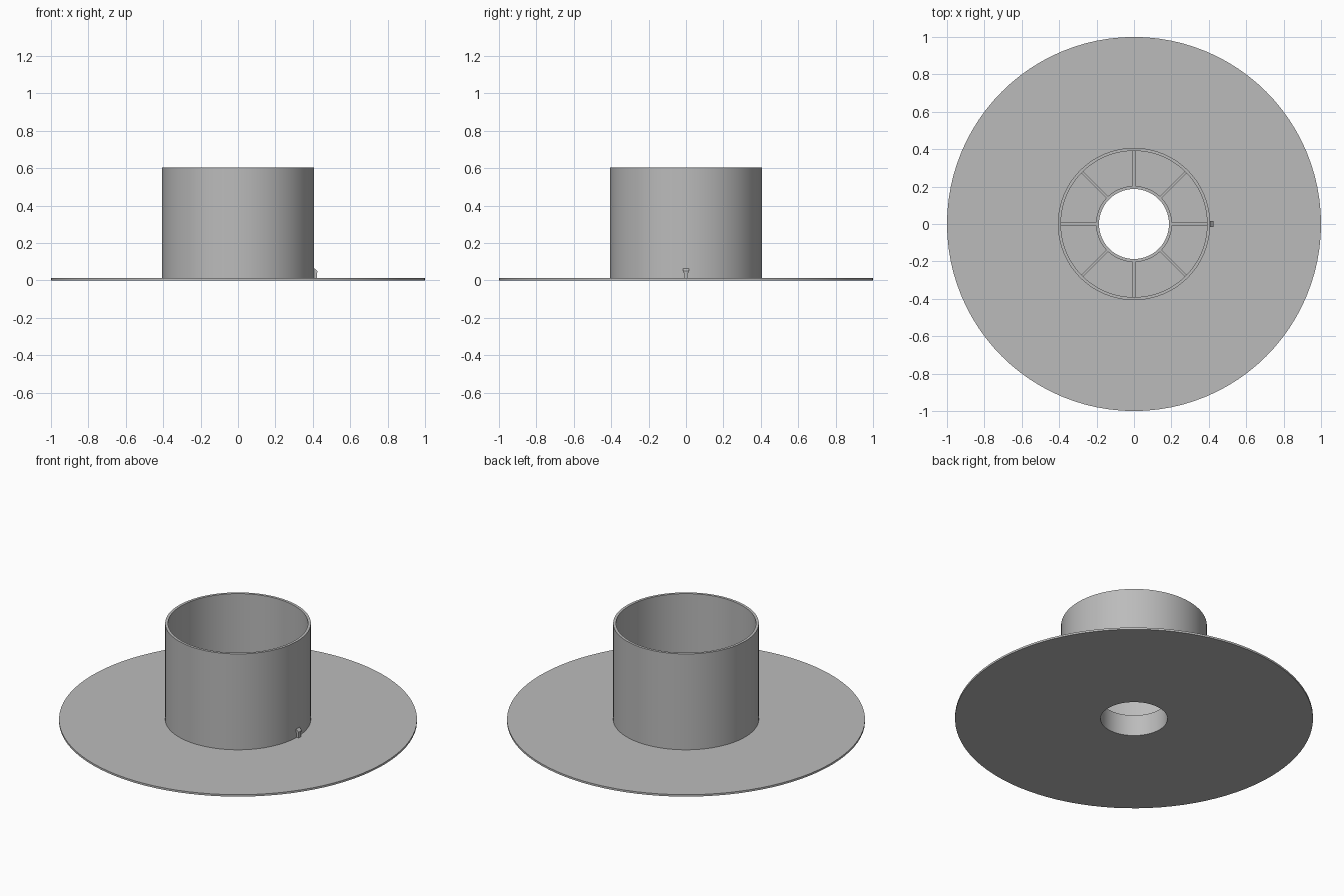
import bpy, bmesh, math

if "Cube" in bpy.data.objects:
    bpy.data.objects.remove(bpy.data.objects["Cube"])

SEG = 96
grey = bpy.data.materials.new("light_grey")
grey.diffuse_color = (0.5, 0.5, 0.5, 1)
grey.use_nodes = True
grey.node_tree.nodes["Principled BSDF"].inputs["Base Color"].default_value = grey.diffuse_color


def finish(name, bm):
    bmesh.ops.recalc_face_normals(bm, faces=bm.faces)
    me = bpy.data.meshes.new(name)
    bm.to_mesh(me)
    bm.free()
    me.materials.append(grey)
    ob = bpy.data.objects.new(name, me)
    bpy.context.collection.objects.link(ob)
    return ob


def ring(name, r_in, r_out, z0, z1):
    """Hollow round part: a rectangular section revolved about z."""
    bm = bmesh.new()
    section = [(r_in, z0), (r_out, z0), (r_out, z1), (r_in, z1)]
    loops = []
    for i in range(SEG):
        a = 2 * math.pi * i / SEG
        loops.append([bm.verts.new((r * math.cos(a), r * math.sin(a), z)) for r, z in section])
    for i in range(SEG):
        p, q = loops[i], loops[(i + 1) % SEG]
        for k in range(4):
            bm.faces.new((p[k], q[k], q[(k + 1) % 4], p[(k + 1) % 4]))
    ob = finish(name, bm)
    bpy.context.view_layer.objects.active = ob
    ob.select_set(True)
    bpy.ops.object.shade_smooth_by_angle(angle=math.radians(30))
    ob.select_set(False)


def prism(name, profile, width, angle=0):
    """Side profile in (radius, z), given a thickness and turned about z."""
    bm = bmesh.new()
    face = bm.faces.new([bm.verts.new((x, -width / 2, z)) for x, z in profile])
    ext = bmesh.ops.extrude_face_region(bm, geom=[face])
    moved = [v for v in ext["geom"] if isinstance(v, bmesh.types.BMVert)]
    bmesh.ops.translate(bm, verts=moved, vec=(0, width, 0))
    ob = finish(name, bm)
    ob.rotation_euler.z = angle


FLOOR, HUB_TOP = 0.012, 0.13

# Flange, outer drum and bearing hub
ring("flange", 0.187, 1.0, 0, FLOOR)
ring("drum", 0.391, 0.407, FLOOR, 0.603)
ring("hub", 0.187, 0.203, FLOOR, HUB_TOP)

# Eight stiffening ribs between hub and drum
for i in range(8):
    prism(f"rib_{i + 1}", [(0.198, FLOOR), (0.395, FLOOR), (0.395, HUB_TOP), (0.198, HUB_TOP)],
          0.014, i * math.pi / 4)

# Small catch at the foot of the drum: stem and wider sloped head
prism("catch_stem", [(0.402, FLOOR), (0.422, FLOOR), (0.422, 0.046), (0.402, 0.046)], 0.022)
prism("catch_head", [(0.402, 0.044), (0.424, 0.044), (0.424, 0.05), (0.408, 0.065), (0.402, 0.065)], 0.032)
